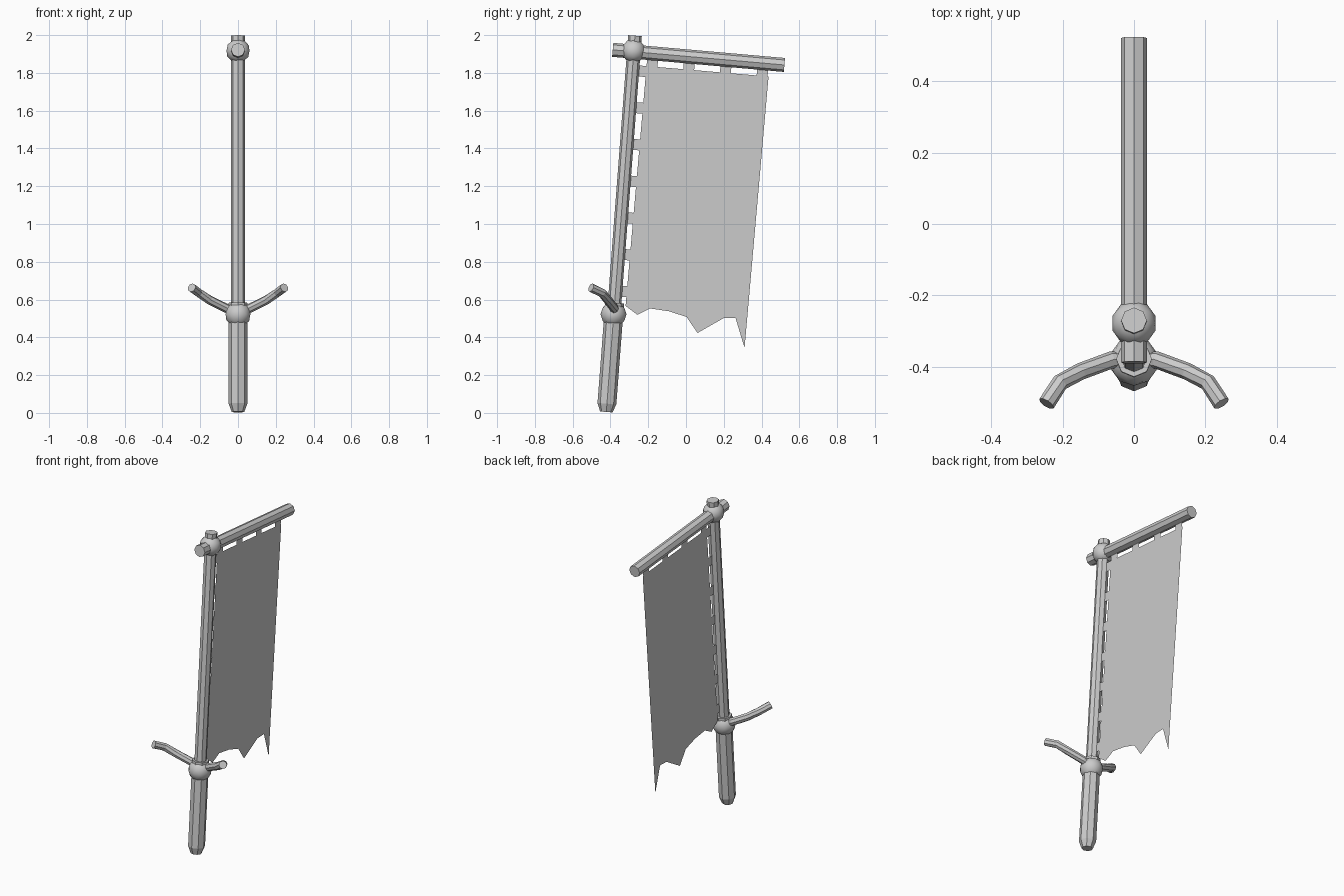
import bpy, bmesh
from math import cos, sin, pi
from mathutils import Vector

if "Cube" in bpy.data.objects:
    bpy.data.objects.remove(bpy.data.objects["Cube"])


def finish(bm, name):
    bmesh.ops.recalc_face_normals(bm, faces=bm.faces)
    me = bpy.data.meshes.new(name)
    bm.to_mesh(me)
    bm.free()
    ob = bpy.data.objects.new(name, me)
    bpy.context.collection.objects.link(ob)
    return ob


def tube(name, path, radii, ref, sides=8):
    """Faceted, capped tube swept along a path."""
    pts = [Vector(p) for p in path]
    bm = bmesh.new()
    rings = []
    for i, (p, r) in enumerate(zip(pts, radii)):
        t = (pts[min(i + 1, len(pts) - 1)] - pts[max(i - 1, 0)]).normalized()
        a = t.cross(Vector(ref)).normalized()
        b = t.cross(a)
        rings.append([bm.verts.new(p + r * (cos(k * 2 * pi / sides) * a + sin(k * 2 * pi / sides) * b))
                      for k in range(sides)])
    for lo, hi in zip(rings, rings[1:]):
        for k in range(sides):
            n = (k + 1) % sides
            bm.faces.new((lo[k], lo[n], hi[n], hi[k]))
    bm.faces.new(rings[0])
    bm.faces.new(rings[-1])
    return finish(bm, name)


def ball(name, loc, r):
    bm = bmesh.new()
    bmesh.ops.create_icosphere(bm, subdivisions=2, radius=r)
    bmesh.ops.translate(bm, vec=Vector(loc), verts=bm.verts)
    for f in bm.faces:
        f.smooth = True
    return finish(bm, name)


# Leaning pole, with a thicker grip at its foot
foot, top = Vector((0, -0.422, 0.005)), Vector((0, -0.27, 1.997))
on_pole = lambda f: foot.lerp(top, f)
tube("pole", [on_pole(0.2), top], [0.036] * 2, (0, 1, 0))
tube("grip", [foot, on_pole(0.022), on_pole(0.29)], [0.033, 0.05, 0.05], (0, 1, 0))

# Crossbar and the two ball joints
tube("crossbar", [(0, -0.388, 1.922), (0, 0.521, 1.842)], [0.037] * 2, (0, 0, 1))
ball("upper_joint", (0, -0.278, 1.917), 0.064)
ball("lower_joint", (0, -0.384, 0.522), 0.069)

# Curved side handles, mirrored across x
handle = tube("side_handles",
              [(0.02, -0.382, 0.535), (0.064, -0.381, 0.555), (0.15, -0.413, 0.597),
               (0.207, -0.444, 0.635), (0.245, -0.503, 0.663)],
              [0.024] * 5, (0, 0, 1))
handle.modifiers.new("mirror", 'MIRROR')

# Flat cloth with a ragged lower edge and hanging tabs
bm = bmesh.new()


def face(points):
    bm.faces.new([bm.verts.new((0, p[0], p[1])) for p in points])


corner = Vector((-0.209, 1.836))
right = Vector((0.437, 1.781))
left_low = Vector((-0.320, 0.566))
ragged = [(-0.257, 0.519), (-0.19, 0.553), (-0.09, 0.538), (0.003, 0.508),
          (0.061, 0.423), (0.198, 0.501), (0.262, 0.503), (0.31, 0.344)]
face([corner, left_low] + ragged + [right])
u = (right - corner).normalized()
v = (left_low - corner).normalized()
for count, along, out in ((4, u, -v * 0.05), (7, v, -u * 0.055)):
    for i in range(count):
        a = corner + along * (0.195 * i)
        b = a + along * 0.058
        face([a, b, b + out, a + out])
finish(bm, "banner_cloth")
